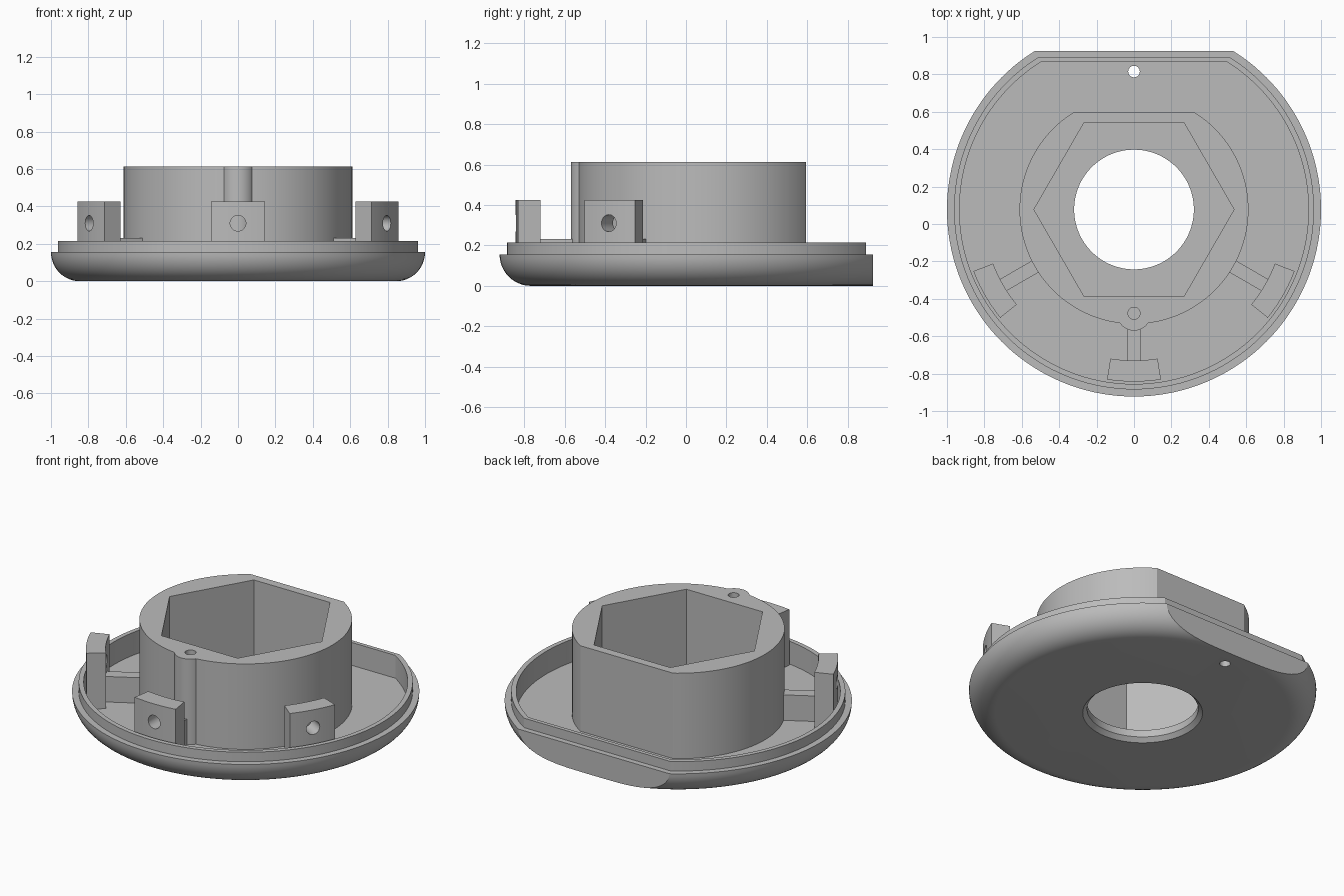
import bpy, bmesh, math
from mathutils import Matrix

cube = bpy.data.objects.get("Cube")
if cube:
    bpy.data.objects.remove(cube)

CY = 0.0775          # y of the common axis
FLOOR = 0.07         # top of the base plate
SEGS = 144

grey = bpy.data.materials.new("plain_grey")
grey.use_nodes = True
grey.diffuse_color = (0.5, 0.5, 0.5, 1)
grey.node_tree.nodes["Principled BSDF"].inputs["Base Color"].default_value = grey.diffuse_color


def finish(name, bm):
    bmesh.ops.recalc_face_normals(bm, faces=bm.faces[:])
    mesh = bpy.data.meshes.new(name)
    bm.to_mesh(mesh)
    bm.free()
    mesh.materials.append(grey)
    obj = bpy.data.objects.new(name, mesh)
    bpy.context.collection.objects.link(obj)
    return obj


def prism(name, outline, z0, z1):
    bm = bmesh.new()
    face = bm.faces.new([bm.verts.new((x, y, z0)) for x, y in outline])
    top = bmesh.ops.extrude_face_region(bm, geom=[face])["geom"]
    bmesh.ops.translate(bm, vec=(0, 0, z1 - z0),
                        verts=[v for v in top if isinstance(v, bmesh.types.BMVert)])
    return finish(name, bm)


def lathe(name, profile):
    # Closed turned solid: both ends capped by a flat disc
    bm = bmesh.new()
    rings = []
    for r, z in profile:
        rings.append([bm.verts.new((r * math.cos(a), CY + r * math.sin(a), z))
                      for a in (math.tau * i / SEGS for i in range(SEGS))])
    for low, high in zip(rings, rings[1:]):
        for i in range(SEGS):
            j = (i + 1) % SEGS
            bm.faces.new((low[i], low[j], high[j], high[i]))
    bm.faces.new(rings[0])
    bm.faces.new(rings[-1])
    return finish(name, bm)


def arc(r, start, end, n, cy=CY):
    steps = [start + (end - start) * i / n for i in range(n + 1)]
    return [(r * math.cos(a), cy + r * math.sin(a)) for a in steps]


def circle(r, cy=CY, n=SEGS):
    return arc(r, 0, math.tau, n, cy)[:-1]


def d_shape(r, flat_y):
    # Circle with a straight chord at the back
    a = math.asin((flat_y - CY) / r)
    return arc(r, math.pi - a, math.tau + a, SEGS)


def box(y0, z0):
    return prism("cutter", [(-2, y0), (2, y0), (2, 2), (-2, 2)], z0, 2)


def combine(obj, other, operation="DIFFERENCE"):
    mod = obj.modifiers.new("combine", "BOOLEAN")
    mod.operation = operation
    mod.solver = "EXACT"
    mod.object = other
    bpy.context.view_layer.objects.active = obj
    bpy.ops.object.modifier_apply(modifier=mod.name)
    bpy.data.objects.remove(other)


def smooth(obj):
    bpy.ops.object.select_all(action="DESELECT")
    obj.select_set(True)
    bpy.context.view_layer.objects.active = obj
    bpy.ops.object.shade_smooth_by_angle(angle=math.radians(25))


# Base shell: rounded underside, stepped lip, flat back, hollow inside
fillet = 0.155
profile = [(1 - fillet + fillet * math.sin(t), fillet - fillet * math.cos(t))
           for t in (math.pi / 2 * i / 12 for i in range(13))]
shell = lathe("base_shell", profile + [(0.962, fillet), (0.962, 0.215)])
combine(shell, box(0.925, -1))
combine(shell, box(0.89, fillet))
combine(shell, prism("cutter", d_shape(0.933, 0.865), FLOOR, 1))

# Central opening with a chamfered lower edge, and the small back hole
combine(shell, lathe("cutter", [(0.37, -0.025), (0.32, 0.025), (0.32, 0.3)]))
combine(shell, prism("cutter", circle(0.031, 0.815, 32), -0.1, 0.3))
smooth(shell)

# Hub: round wall with flat back, front screw boss and hexagonal pocket
hub = prism("hub", d_shape(0.612, 0.595), FLOOR - 0.02, 0.613)
combine(hub, prism("boss", circle(0.09, -0.48, 48), FLOOR - 0.02, 0.613), "UNION")
combine(hub, prism("cutter", circle(0.535, n=6), -0.1, 1))
combine(hub, prism("cutter", circle(0.032, -0.477, 32), 0.25, 1))
smooth(hub)

# Three drilled lugs, each tied to the hub by a low rib
half = math.radians(9)
for side, degrees in (("front", 0), ("left", 60), ("right", -60)):
    turn = (Matrix.Translation((0, CY, 0)) @ Matrix.Rotation(math.radians(degrees), 4, "Z")
            @ Matrix.Translation((0, -CY, 0)))
    mid = -math.pi / 2
    outline = arc(0.92, mid - half, mid + half, 10) + arc(0.807, mid + half, mid - half, 10)
    lug = prism(side + "_lug", outline, FLOOR - 0.01, 0.425)
    drill = prism("cutter", circle(0.042, 0, 32), 0.5, 1.2)
    drill.data.transform(Matrix.Translation((0, CY, 0.31)) @ Matrix.Rotation(math.pi / 2, 4, "X"))
    combine(lug, drill)
    lug.data.transform(turn)
    smooth(lug)
    rib = prism(side + "_rib", [(-0.036, -0.74), (0.036, -0.74), (0.036, -0.52), (-0.036, -0.52)],
                FLOOR - 0.01, 0.232)
    rib.data.transform(turn)
